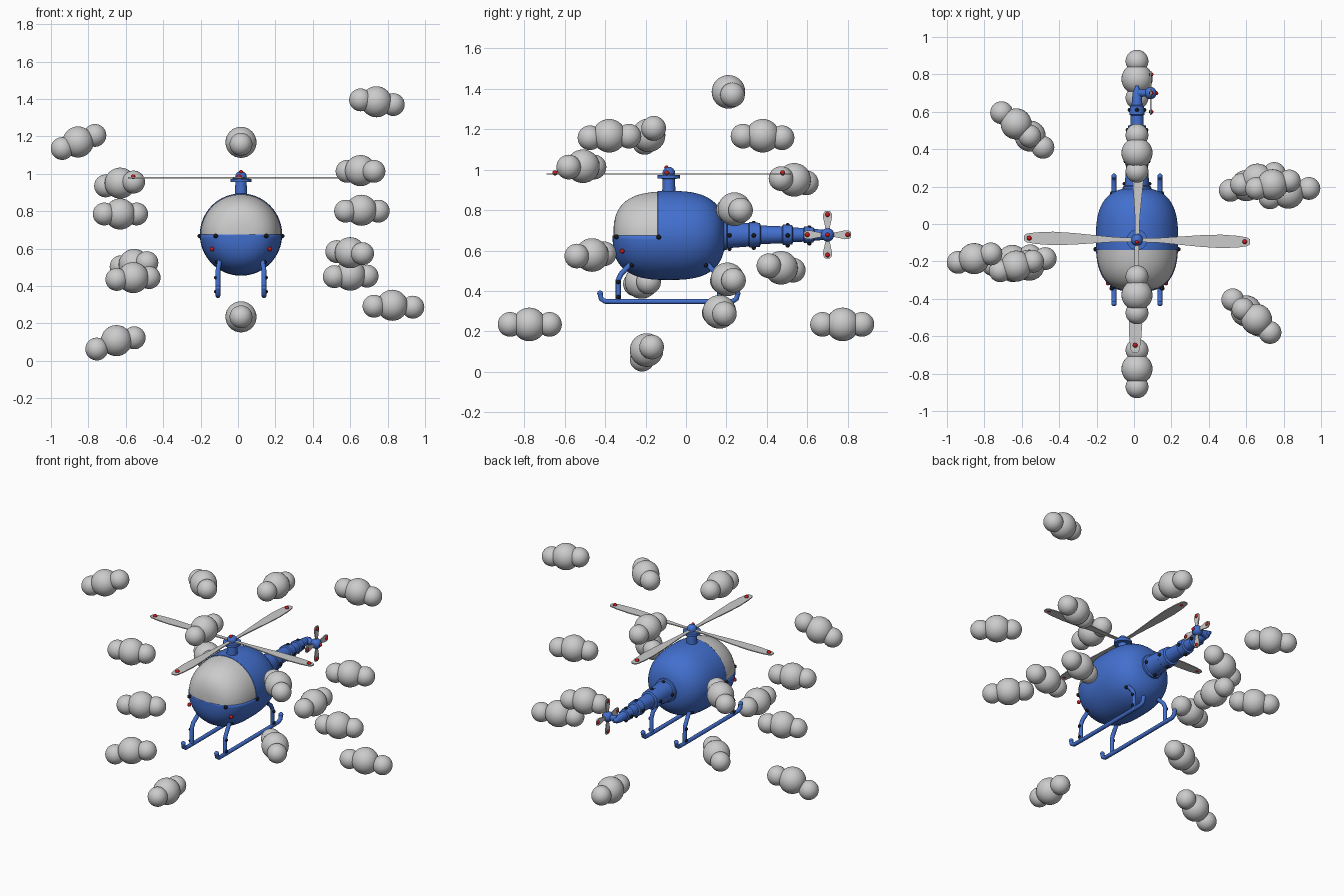
import bpy, bmesh
from math import sin, cos, pi, radians
from mathutils import Vector, Matrix

if "Cube" in bpy.data.objects:
    bpy.data.objects.remove(bpy.data.objects["Cube"])

CX, CY, CZ = 0.016, -0.085, 0.675      # body centre


def material(name, rgb):
    m = bpy.data.materials.new(name)
    m.diffuse_color = (*rgb, 1)
    m.use_nodes = True
    m.node_tree.nodes["Principled BSDF"].inputs["Base Color"].default_value = m.diffuse_color
    return m


BLUE = material("blue", (0.055, 0.16, 0.62))
RED = material("red", (0.6, 0.01, 0.01))
BLACK = material("black", (0.01, 0.01, 0.012))


def finish(bm, name, mat=None, angle=35):
    bmesh.ops.recalc_face_normals(bm, faces=bm.faces)
    me = bpy.data.meshes.new(name)
    bm.to_mesh(me)
    bm.free()
    me.shade_smooth()
    me.set_sharp_from_angle(angle=radians(angle))
    ob = bpy.data.objects.new(name, me)
    bpy.context.collection.objects.link(ob)
    if mat:
        me.materials.append(mat)
    return ob


def balls(name, items, mat=None, seg=24):
    bm = bmesh.new()
    for pos, r in items:
        bmesh.ops.create_uvsphere(bm, u_segments=seg, v_segments=seg // 2, radius=r,
                                  matrix=Matrix.Translation(pos))
    return finish(bm, name, mat)


def lathe(profile, origin, axis, seg=32):
    """Revolve (distance, radius) pairs about an axis through origin."""
    bm = bmesh.new()
    rot = Vector((0, 0, 1)).rotation_difference(Vector(axis))
    rings = []
    for d, r in profile:
        rings.append([bm.verts.new(Vector(origin) + rot @ Vector((r * cos(2 * pi * i / seg), r * sin(2 * pi * i / seg), d)))
                      for i in range(seg)])
    for a, b in zip(rings, rings[1:]):
        for i in range(seg):
            j = (i + 1) % seg
            bm.faces.new((a[i], a[j], b[j], b[i]))
    bm.faces.new(rings[0])
    bm.faces.new(rings[-1])
    return bm


def tube(name, pts, r, mat):
    cu = bpy.data.curves.new(name, 'CURVE')
    cu.dimensions = '3D'
    cu.bevel_depth, cu.bevel_resolution, cu.use_fill_caps = r, 3, True
    sp = cu.splines.new('POLY')
    sp.points.add(len(pts) - 1)
    for p, co in zip(sp.points, pts):
        p.co = (*co, 1)
    ob = bpy.data.objects.new(name, cu)
    bpy.context.collection.objects.link(ob)
    cu.materials.append(mat)
    return ob


def blade(name, stations, thick, matrix):
    """Flat blade along local x from (distance, half width) stations."""
    bm = bmesh.new()
    outline = [(d, w) for d, w in stations] + [(d, -w) for d, w in reversed(stations)]
    f = bm.faces.new([bm.verts.new((x, y, -thick / 2)) for x, y in outline])
    ext = bmesh.ops.extrude_face_region(bm, geom=[f])
    bmesh.ops.translate(bm, vec=(0, 0, thick), verts=[v for v in ext["geom"] if isinstance(v, bmesh.types.BMVert)])
    bmesh.ops.transform(bm, matrix=matrix, verts=bm.verts)
    return finish(bm, name)


# Fuselage shell and windscreen: one rounded barrel, split into two parts
HALF, RAD = 0.278, 0.22


def barrel(scale):
    prof = []
    for i in range(33):
        t = -pi / 2 + pi * i / 32
        s, c = sin(t), max(cos(t), 0.0001)
        d = (abs(s) ** 0.72) * (1 if s > 0 else -1) * HALF * scale
        prof.append((d, RAD * scale * c ** 0.72))
    bm = lathe(prof, (CX, CY, CZ), (0, 1, 0), 64)
    for co, no in (((0, -0.14, 0), (0, 1, 0)), ((0, 0, CZ), (0, 0, 1))):
        bmesh.ops.bisect_plane(bm, geom=bm.verts[:] + bm.edges[:] + bm.faces[:], plane_co=co, plane_no=no)
    return bm


def is_glass(f):
    c = f.calc_center_median()
    return c.y < -0.14 and c.z > CZ


bm = barrel(1.0)
bmesh.ops.delete(bm, geom=[f for f in bm.faces if is_glass(f)], context='FACES')
hull = finish(bm, "fuselage", BLUE, 50)
mod = hull.modifiers.new("shell", 'SOLIDIFY')
mod.thickness, mod.offset = 0.014, -1
bm = barrel(0.985)
bmesh.ops.delete(bm, geom=[f for f in bm.faces if not is_glass(f)], context='FACES')
finish(bm, "windscreen", None, 50)

# Tail boom with stepped collars and tapered end
boom = [(.15, .078), (.20, .076), (.205, .066), (.31, .058), (.315, .063), (.365, .059), (.37, .046),
        (.475, .042), (.48, .051), (.525, .048), (.53, .036), (.58, .034), (.585, .041), (.63, .037),
        (.635, .029), (.70, .024), (.74, .008)]
finish(lathe(boom, (CX, 0, 0.678), (0, 1, 0)), "tail_boom", BLUE)

# Rotor mast and hub
mast = [(.87, .034), (.955, .03), (.956, .055), (.973, .055), (.974, .03), (.985, .028)]
finish(lathe(mast, (CX, CY, 0), (0, 0, 1)), "rotor_mast", BLUE)
balls("rotor_hub", [((CX, CY, .983), .031)], BLUE)

# Main rotor blades with red tip lights
main = [(.015, .011), (.12, .013), (.22, .021), (.34, .031), (.45, .036), (.54, .031), (.59, .023), (.605, .013)]
red = [((CX, CY - .012, 1.01), .011)]
for k in range(4):
    a = radians(90 * k - 1)
    blade(f"main_blade_{k}", main, .006,
          Matrix.Translation((CX, CY, .979)) @ Matrix.Rotation(a, 4, 'Z'))
    red.append(((CX + .585 * cos(a) * .985, CY + .563 * sin(a), .984), .013))

# Tail rotor on a short sideways shaft
finish(lathe([(0, .026), (.04, .018), (.08, .018)], (CX, .70, .678), (1, 0, 0), 24), "tail_shaft", BLUE)
balls("tail_hub", [((.088, .70, .678), .033)], BLUE)
tail = [(.015, .008), (.05, .014), (.085, .022), (.105, .021), (.117, .012)]
red.append(((.119, .70, .678), .011))
for k in range(4):
    a = pi / 2 * k
    blade(f"tail_blade_{k}", tail, .007, Matrix.Translation((.09, .70, .678))
          @ Matrix.Rotation(a, 4, 'X') @ Matrix.Rotation(pi / 2, 4, 'Y'))
    red.append(((.092, .70 + .1 * cos(a), .678 + .1 * sin(a)), .012))

# Landing skids, bent struts, rivets
rivets = []
for s, side in ((-1, "left"), (1, "right")):
    x = CX + s * .123
    tube(f"{side}_skid", [(x, y, z) for y, z in ((-.425, .388), (-.42, .362), (-.40, .349), (-.34, .348),
                          (.17, .348), (.23, .349), (.25, .362), (.255, .388))], .013, BLUE)
    balls(f"{side}_skid_ends", [((x, -.425, .388), .0145), ((x, .255, .388), .0145)], BLUE, 16)
    for e, end in ((-1, "front"), (1, "rear")):
        pts = [(CX + s * .11, CY + e * .17, .555), (x, CY + e * .235, .485), (x, CY + e * .25, .455),
               (x, CY + e * .25, .35)]
        tube(f"{side}_{end}_strut", pts, .013, BLUE)
        rivets += [((CX + s * .127, CY + e * .183, .528), .011), ((x + s * .010, CY + e * .25, .445), .011),
                   ((x + s * .010, CY + e * .25, .37), .011)]
    rivets += [((CX + s * .135, -.345, .668), .012), ((CX + s * .221, -.135, .667), .012)]
    red.append(((CX + s * .155, -.316, .597), .012))
for y, r in ((.215, .066), (.335, .061), (.503, .050), (.61, .039)):
    for k in range(4):
        rivets.append(((CX + r * cos(pi / 2 * k), y, .675 + r * sin(pi / 2 * k)), .011))
balls("rivets", rivets, BLACK, 12)
balls("warning_lights", red, RED, 12)

# Clouds: large puff, then offset to each of its two small puffs
clouds = [
    ((.74, .21, 1.385), (-.085, -.02, .01), (.09, .02, -.015)),
    ((-.855, -.185, 1.17), (-.085, -.02, -.035), (.09, .025, .035)),
    ((CX, -.38, 1.168), (0, -.095, -.01), (0, .098, -.002)),
    ((CX, .38, 1.168), (0, -.098, -.002), (0, .095, -.01)),
    ((-.63, .535, .95), (-.078, .06, -.015), (.072, -.065, .006)),
    ((-.63, -.225, .785), (-.085, -.025, 0), (.088, .025, 0)),
    ((-.555, .47, .515), (-.07, .06, -.012), (.068, -.06, .01)),
    ((-.56, -.22, .445), (-.088, -.03, -.01), (.085, .035, 0)),
    ((-.65, -.195, .108), (-.105, -.022, -.045), (.095, .025, .015)),
    ((.655, -.51, 1.017), (-.072, .055, -.004), (.072, -.07, -.004)),
    ((.60, -.465, .578), (-.072, .06, .006), (.066, -.075, -.005)),
    ((.66, .24, .805), (-.085, -.03, -.005), (.09, .03, -.005)),
    ((.60, .205, .458), (-.085, -.025, -.008), (.09, .03, -.005)),
    ((.825, .165, .297), (-.098, -.025, -.005), (.11, .025, -.01)),
    ((CX, -.775, .235), (0, -.095, 0), (0, .1, 0)),
    ((CX, .775, .235), (0, -.1, 0), (0, .095, 0)),
]
for i, (c, a, b) in enumerate(clouds):
    c = Vector(c)
    balls(f"cloud_{i + 1}", [(c, .083), (c + Vector(a), .061), (c + Vector(b), .061)], None, 32)
